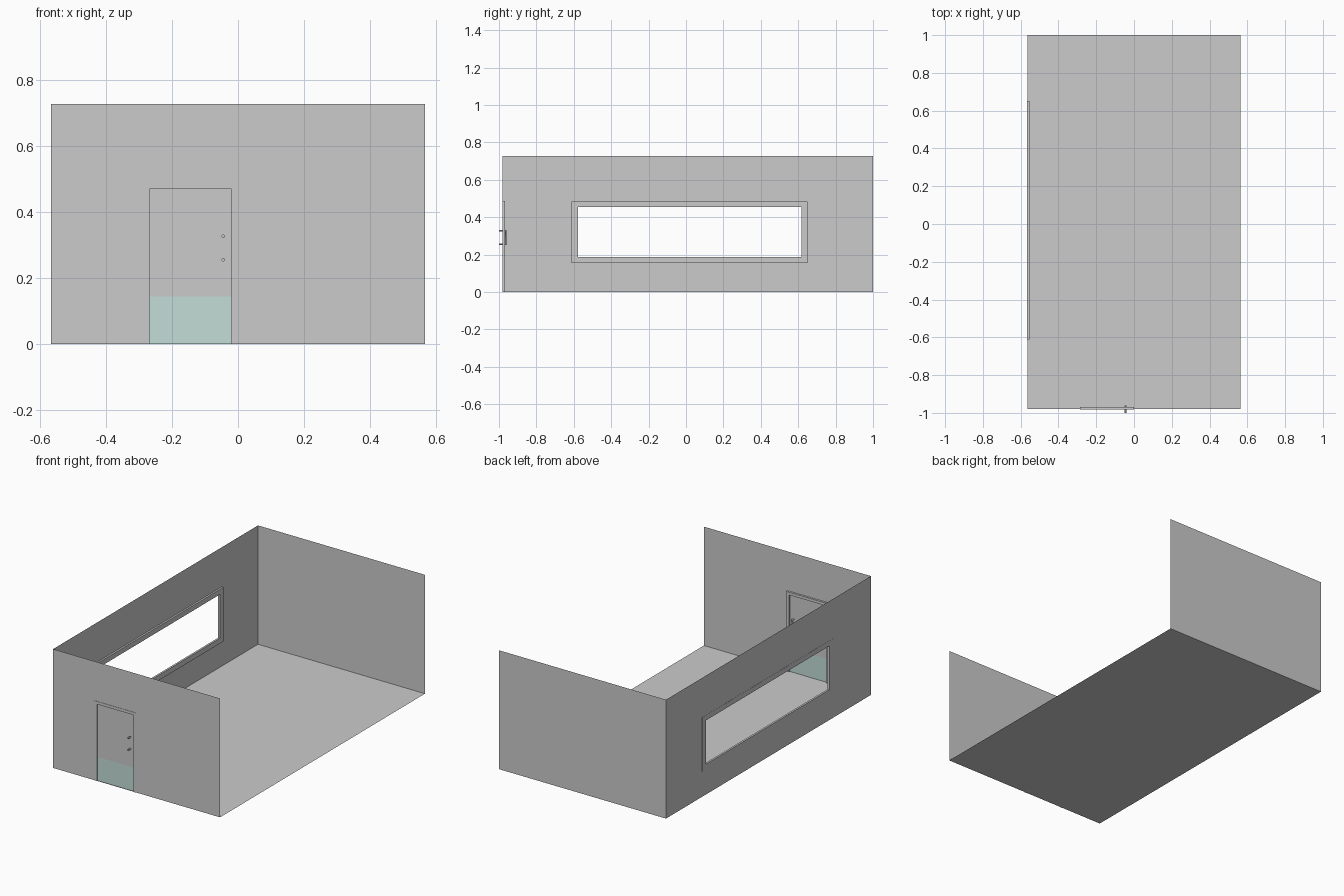
import bpy, bmesh

if "Cube" in bpy.data.objects:
    bpy.data.objects.remove(bpy.data.objects["Cube"])

X, Y0, Y1, H = 0.565, -0.98, 1.0, 0.727


def sheet(name, us, vs, place, hole=None, thick=0, color=None):
    """Flat grid of cells between us and vs, optionally skipping one cell."""
    bm = bmesh.new()
    for i in range(len(us) - 1):
        for j in range(len(vs) - 1):
            if (i, j) == hole:
                continue
            corners = [(us[i], vs[j]), (us[i + 1], vs[j]),
                       (us[i + 1], vs[j + 1]), (us[i], vs[j + 1])]
            bm.faces.new([bm.verts.new(place(u, v)) for u, v in corners])
    bmesh.ops.remove_doubles(bm, verts=bm.verts, dist=1e-5)
    bmesh.ops.recalc_face_normals(bm, faces=bm.faces)
    # merge coplanar cells that need no seam
    bmesh.ops.dissolve_limit(bm, angle_limit=0.01, verts=bm.verts, edges=bm.edges)
    me = bpy.data.meshes.new(name)
    bm.to_mesh(me)
    bm.free()
    ob = bpy.data.objects.new(name, me)
    bpy.context.collection.objects.link(ob)
    if thick:
        mod = ob.modifiers.new("thickness", 'SOLIDIFY')
        mod.thickness = thick
        mod.offset = 0
    if color:
        mat = bpy.data.materials.new(name)
        mat.diffuse_color = color
        mat.use_nodes = True
        mat.node_tree.nodes["Principled BSDF"].inputs["Base Color"].default_value = mat.diffuse_color
        me.materials.append(mat)
    return ob


def facing_y(y):
    return lambda u, v: (u, y, v)


def facing_x(x):
    return lambda u, v: (x, u, v)


# Opening sizes: door (x, z) and window (y, z)
door_out, door_in, door_top = (-0.285, 0.0), (-0.268, -0.02), (0.47, 0.487)
win_y, win_z = (-0.612, -0.578, 0.617, 0.65), (0.154, 0.186, 0.454, 0.485)

# Floor and open-sided walls
sheet("floor", (-X, X), (Y0, Y1), lambda u, v: (u, v, 0))
sheet("back_wall", (-X, X), (0, H), facing_y(Y1))
sheet("front_wall", (-X, *door_in, X), (0, door_top[0], H), facing_y(Y0), hole=(1, 0))
sheet("window_wall", (Y0, *win_y[1:3], Y1), (0, *win_z[1:3], H), facing_x(-X), hole=(1, 1))

# Door and window frames
sheet("door_frame", (door_out[0], *door_in, door_out[1]), (0, *door_top),
      facing_y(Y0 + 0.005), hole=(1, 0), thick=0.014)
sheet("window_frame", win_y, win_z, facing_x(-X + 0.005), hole=(1, 1), thick=0.012)

# Door leaf with tinted lower panel
sheet("door_upper_panel", door_in, (0.145, door_top[0]), facing_y(Y0 + 0.005))
sheet("door_lower_panel", door_in, (0, 0.145), facing_y(Y0 + 0.005),
      color=(0.55, 0.72, 0.68, 1))

# Door handle: bar inside, pegs passing through the leaf
cu = bpy.data.curves.new("door_handle", 'CURVE')
cu.dimensions = '3D'
cu.bevel_depth = 0.005
cu.bevel_resolution = 2
cu.use_fill_caps = True
sp = cu.splines.new('POLY')
path = [(-1.0, 0.255), (-0.963, 0.255), (-0.963, 0.327), (-1.0, 0.327)]
sp.points.add(len(path) - 1)
for p, (y, z) in zip(sp.points, path):
    p.co = (-0.045, y, z, 1)
bpy.context.collection.objects.link(bpy.data.objects.new("door_handle", cu))
